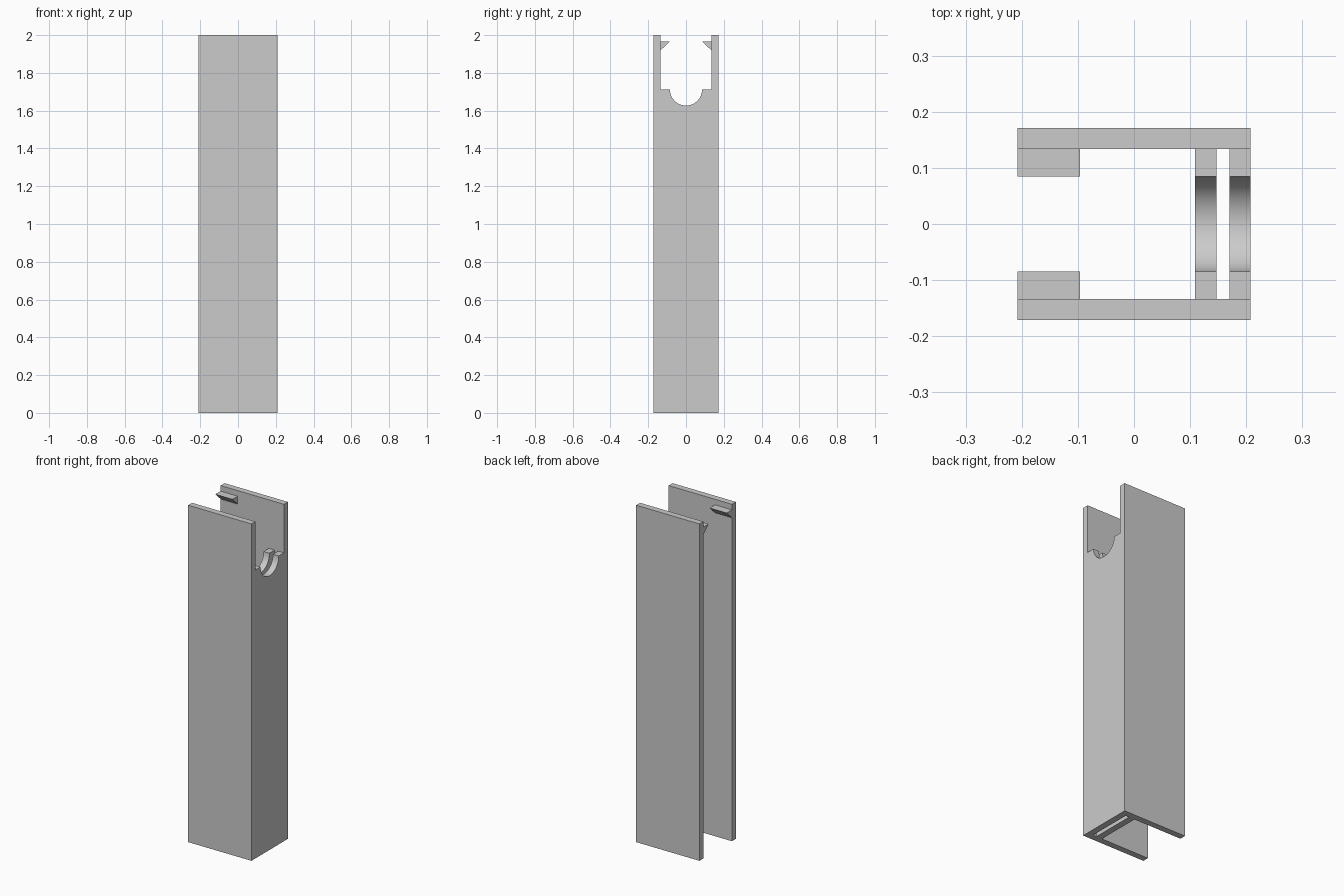
import bpy, bmesh, math

cube = bpy.data.objects.get("Cube")
if cube:
    bpy.data.objects.remove(cube, do_unlink=True)

grey = bpy.data.materials.new("plain grey")
grey.use_nodes = True
COLOUR = (0.6, 0.6, 0.6, 1)
grey.diffuse_color = COLOUR
grey.node_tree.nodes["Principled BSDF"].inputs["Base Color"].default_value = COLOUR

HALF_X, HALF_Y = 0.208, 0.171   # outer half sizes
INNER_Y = 0.134                 # inner face of the side plates
LIP_Y = 0.085                   # hook tip and notch radius
WEB_TOP = 1.712


def extrude_x(name, profile, x0, x1):
    """Extrude a closed (y, z) profile from x0 to x1."""
    bm = bmesh.new()
    face = bm.faces.new([bm.verts.new((x0, y, z)) for y, z in profile])
    new = bmesh.ops.extrude_face_region(bm, geom=[face])["geom"]
    verts = [v for v in new if isinstance(v, bmesh.types.BMVert)]
    bmesh.ops.translate(bm, verts=verts, vec=(x1 - x0, 0, 0))
    bmesh.ops.recalc_face_normals(bm, faces=bm.faces)
    mesh = bpy.data.meshes.new(name)
    bm.to_mesh(mesh)
    bm.free()
    mesh.materials.append(grey)
    obj = bpy.data.objects.new(name, mesh)
    bpy.context.collection.objects.link(obj)
    return obj


# Side plates, each with a wedge-shaped hook at the open end
for side, s in (("front", -1), ("back", 1)):
    plate = [(s * INNER_Y, 0), (s * HALF_Y, 0), (s * HALF_Y, 2), (s * INNER_Y, 2)]
    extrude_x(side + "_plate", plate, -HALF_X, HALF_X)
    hook = [(s * INNER_Y, 1.92), (s * INNER_Y, 1.967), (s * LIP_Y, 1.967)]
    extrude_x(side + "_hook", hook, -HALF_X, -0.096)

# Twin webs with a half-round notch in the top edge
STEPS = 32
arc = [(LIP_Y * math.cos(a), WEB_TOP - LIP_Y * math.sin(a))
       for a in (math.pi * i / STEPS for i in range(STEPS + 1))]
web = [(-INNER_Y, 0), (INNER_Y, 0), (INNER_Y, WEB_TOP)] + arc + [(-INNER_Y, WEB_TOP)]
for name, x0, x1 in (("inner_web", 0.109, 0.147), ("outer_web", 0.17, HALF_X)):
    obj = extrude_x(name, web, x0, x1)
    bpy.ops.object.select_all(action="DESELECT")
    obj.select_set(True)
    bpy.context.view_layer.objects.active = obj
    bpy.ops.object.shade_smooth_by_angle(angle=math.radians(30))
